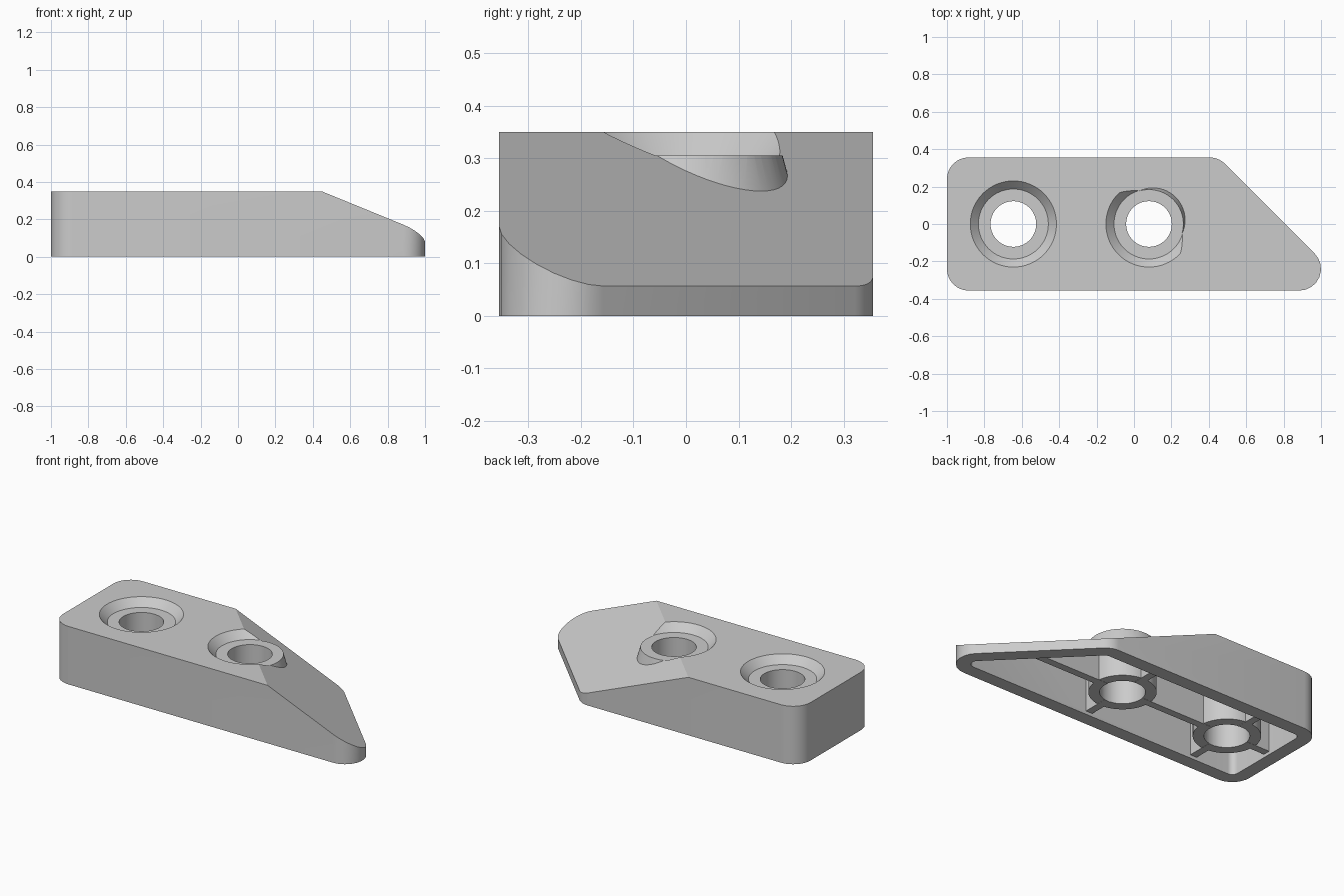
import bpy, bmesh, math
from mathutils import Vector

if "Cube" in bpy.data.objects:
    bpy.data.objects.remove(bpy.data.objects["Cube"])

HOLES = (-0.645, 0.08)
SLOPE = 0.4087          # drop in height per unit of x + y
START = 0.091           # x + y where the slope begins
TOP = 0.35


def finish(bm, name):
    bmesh.ops.recalc_face_normals(bm, faces=bm.faces)
    me = bpy.data.meshes.new(name)
    bm.to_mesh(me)
    bm.free()
    ob = bpy.data.objects.new(name, me)
    bpy.context.collection.objects.link(ob)
    return ob


def rounded(corners, r, steps=8):
    pts = []
    for i, c in enumerate(corners):
        p = Vector(c)
        a = (Vector(corners[i - 1]) - p).normalized()
        b = (Vector(corners[(i + 1) % len(corners)]) - p).normalized()
        half = a.angle(b) / 2
        centre = p + (a + b).normalized() * r / math.sin(half)
        t = r / math.tan(half)
        v0, v1 = p + a * t - centre, p + b * t - centre
        a0 = math.atan2(v0.y, v0.x)
        d = math.atan2(v1.y, v1.x) - a0
        d = (d + math.pi) % (2 * math.pi) - math.pi
        for k in range(steps + 1):
            w = a0 + d * k / steps
            pts.append((centre.x + r * math.cos(w), centre.y + r * math.sin(w)))
    return pts


def sloped_prism(name, outline, z0, drop):
    """Extruded outline whose top follows the outer top, lowered by drop."""
    bm = bmesh.new()
    face = bm.faces.new([bm.verts.new((x, y, z0)) for x, y in outline])
    ext = bmesh.ops.extrude_face_region(bm, geom=[face])
    top = TOP - drop
    for v in ext["geom"]:
        if isinstance(v, bmesh.types.BMVert):
            v.co.z = top
    bmesh.ops.bisect_plane(bm, geom=bm.verts[:] + bm.edges[:] + bm.faces[:],
                           plane_co=(START, 0, top), plane_no=(SLOPE, SLOPE, 1),
                           clear_outer=True)
    bmesh.ops.holes_fill(bm, edges=[e for e in bm.edges if e.is_boundary])
    return finish(bm, name)


def lathe(name, profile, x, n=64):
    bm = bmesh.new()
    rings = [[bm.verts.new((x + r * math.cos(2 * math.pi * i / n),
                            r * math.sin(2 * math.pi * i / n), z)) for i in range(n)]
             for r, z in profile]
    for lo, hi in zip(rings, rings[1:]):
        for i in range(n):
            j = (i + 1) % n
            bm.faces.new((lo[i], lo[j], hi[j], hi[i]))
    bm.faces.new(rings[0][::-1])
    bm.faces.new(rings[-1])
    return finish(bm, name)


def rect(x0, x1, y0, y1):
    return [(x0, y0), (x1, y0), (x1, y1), (x0, y1)]


def combine(target, tool, op):
    m = target.modifiers.new(op, 'BOOLEAN')
    m.operation, m.solver, m.object = op, 'EXACT', tool
    bpy.context.view_layer.objects.active = target
    bpy.ops.object.modifier_apply(modifier=m.name)
    bpy.data.objects.remove(tool)


# Outer wedge, hollowed from below
body = sloped_prism("wedge_block", rounded(
    [(-1, -0.356), (1.164, -0.356), (0.452, 0.356), (-1, 0.356)], 0.116), 0, 0)
cavity = sloped_prism("cavity", rounded(
    [(-0.92, -0.276), (0.971, -0.276), (0.419, 0.276), (-0.92, 0.276)], 0.036), -0.1, 0.075)
combine(body, cavity, 'DIFFERENCE')

# Ribs under the top: one lengthwise, one across at each hole
combine(body, sloped_prism("long_rib", rect(-0.95, 0.72, -0.022, 0.022), 0.02, 0.04), 'UNION')
for x in HOLES:
    combine(body, sloped_prism("cross_rib", rect(x - 0.022, x + 0.022, -0.31, 0.31),
                               0.02, 0.04), 'UNION')

# Screw bosses, the second one standing proud of the slope
for x in HOLES:
    combine(body, lathe("boss", [(0.182, 0.021), (0.182, 0.2), (0.203, 0.235),
                                 (0.184, 0.305), (0.177, 0.33)], x), 'UNION')

# Through holes with conical recesses
for x in HOLES:
    combine(body, lathe("drill", [(0.122, -0.1), (0.122, 0.305), (0.187, 0.305),
                                  (0.242, 0.362)], x), 'DIFFERENCE')

bpy.ops.object.select_all(action='DESELECT')
body.select_set(True)
bpy.context.view_layer.objects.active = body
bpy.ops.object.shade_smooth_by_angle(angle=math.radians(20))
